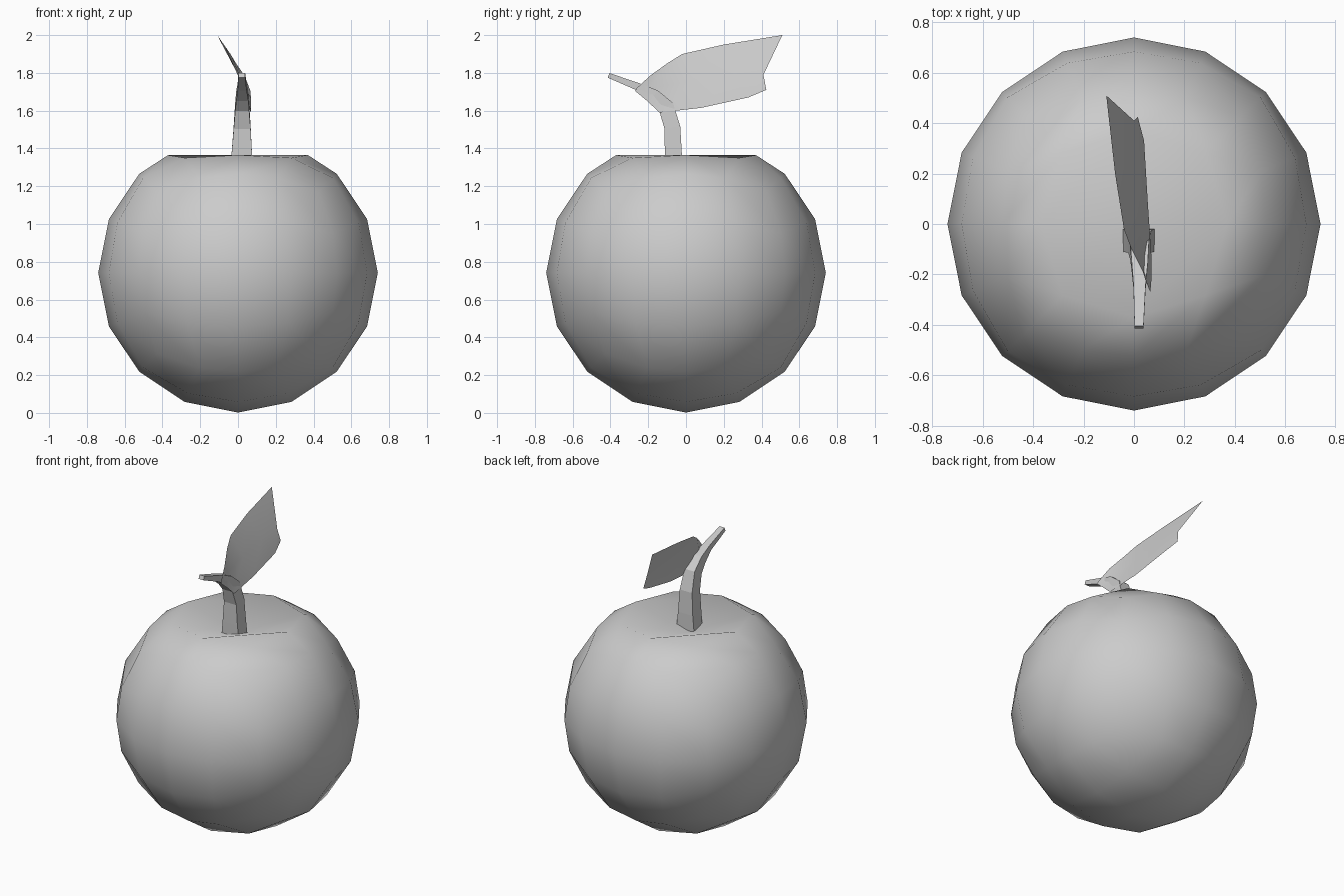
import bpy, bmesh, math
from mathutils import Vector

if "Cube" in bpy.data.objects:
    bpy.data.objects.remove(bpy.data.objects["Cube"])

R, CZ = 0.74, 0.742


def make_object(name, bm, smooth_angle=None):
    mesh = bpy.data.meshes.new(name)
    bm.to_mesh(mesh)
    bm.free()
    ob = bpy.data.objects.new(name, mesh)
    bpy.context.collection.objects.link(ob)
    if smooth_angle:
        bpy.ops.object.select_all(action='DESELECT')
        ob.select_set(True)
        bpy.context.view_layer.objects.active = ob
        bpy.ops.object.shade_smooth_by_angle(angle=math.radians(smooth_angle))
    return ob


def bridge(bm, rows, closed):
    n = len(rows[0])
    for a, b in zip(rows, rows[1:]):
        for i in range(n if closed else n - 1):
            j = (i + 1) % n
            bm.faces.new((a[i], a[j], b[j], b[i]))


# Apple: cube with a 4x4 grid per side, rounded to a sphere with a dimple on top
bm = bmesh.new()
bmesh.ops.create_cube(bm, size=2)
bmesh.ops.subdivide_edges(bm, edges=bm.edges[:], cuts=3, use_grid_fill=True)
for v in bm.verts:
    v.co = Vector([math.tan(c * math.pi / 4) for c in v.co]).normalized() * R
    v.co.z += CZ
for v in bm.verts:
    x, y, z = v.co
    r = math.hypot(x, y)
    if z > CZ and r < 0.01:
        v.co.z = 1.26
    elif z > CZ and r < 0.4:
        corner = min(abs(x), abs(y)) > 0.1
        s = (0.40 if corner else 0.37) / r
        v.co = (x * s, y * s, 1.35 if corner else 1.365)
make_object("apple_body", bm, 80)

# Stem: tapered square section swept along a bent path (x, y, z, half width, half depth)
path = [(0.02, -0.065, 1.26, 0.065, 0.045), (0.02, -0.067, 1.37, 0.054, 0.045),
        (0.022, -0.072, 1.51, 0.045, 0.042), (0.022, -0.105, 1.62, 0.037, 0.042),
        (0.023, -0.17, 1.68, 0.032, 0.034), (0.022, -0.25, 1.725, 0.024, 0.020),
        (0.02, -0.41, 1.787, 0.018, 0.013)]
bm = bmesh.new()
rows = []
for i, (x, y, z, w, d) in enumerate(path):
    p, q = path[max(i - 1, 0)], path[min(i + 1, len(path) - 1)]
    a = math.atan2(q[2] - p[2], q[1] - p[1]) - math.pi / 2
    rows.append([bm.verts.new((x + sx * w, y + sy * d * math.cos(a), z + sy * d * math.sin(a)))
                 for sx, sy in ((-1, -1), (1, -1), (1, 1), (-1, 1))])
bridge(bm, rows, True)
bm.faces.new(rows[-1])
bm.faces.new(rows[0][::-1])
make_object("stem", bm)

# Leaf: thin sheet between its lower edge, midrib and upper edge
lower = [(0.065, -0.27, 1.705), (0.07, -0.21, 1.655), (0.07, -0.14, 1.59),
         (0.055, 0.08, 1.615), (0.04, 0.33, 1.67), (0.015, 0.425, 1.71)]
middle = [(0.063, -0.265, 1.712), (0.045, -0.2, 1.71), (0.03, -0.12, 1.73),
          (0.012, 0.03, 1.76), (0.0, 0.25, 1.79), (0.0, 0.41, 1.79)]
upper = [(0.06, -0.26, 1.72), (0.035, -0.19, 1.785), (-0.01, -0.1, 1.85),
         (-0.04, -0.02, 1.9), (-0.075, 0.2, 1.95), (-0.11, 0.51, 2.0)]
bm = bmesh.new()
bridge(bm, [[bm.verts.new(p) for p in row] for row in (lower, middle, upper)], False)
make_object("leaf", bm, 60)
